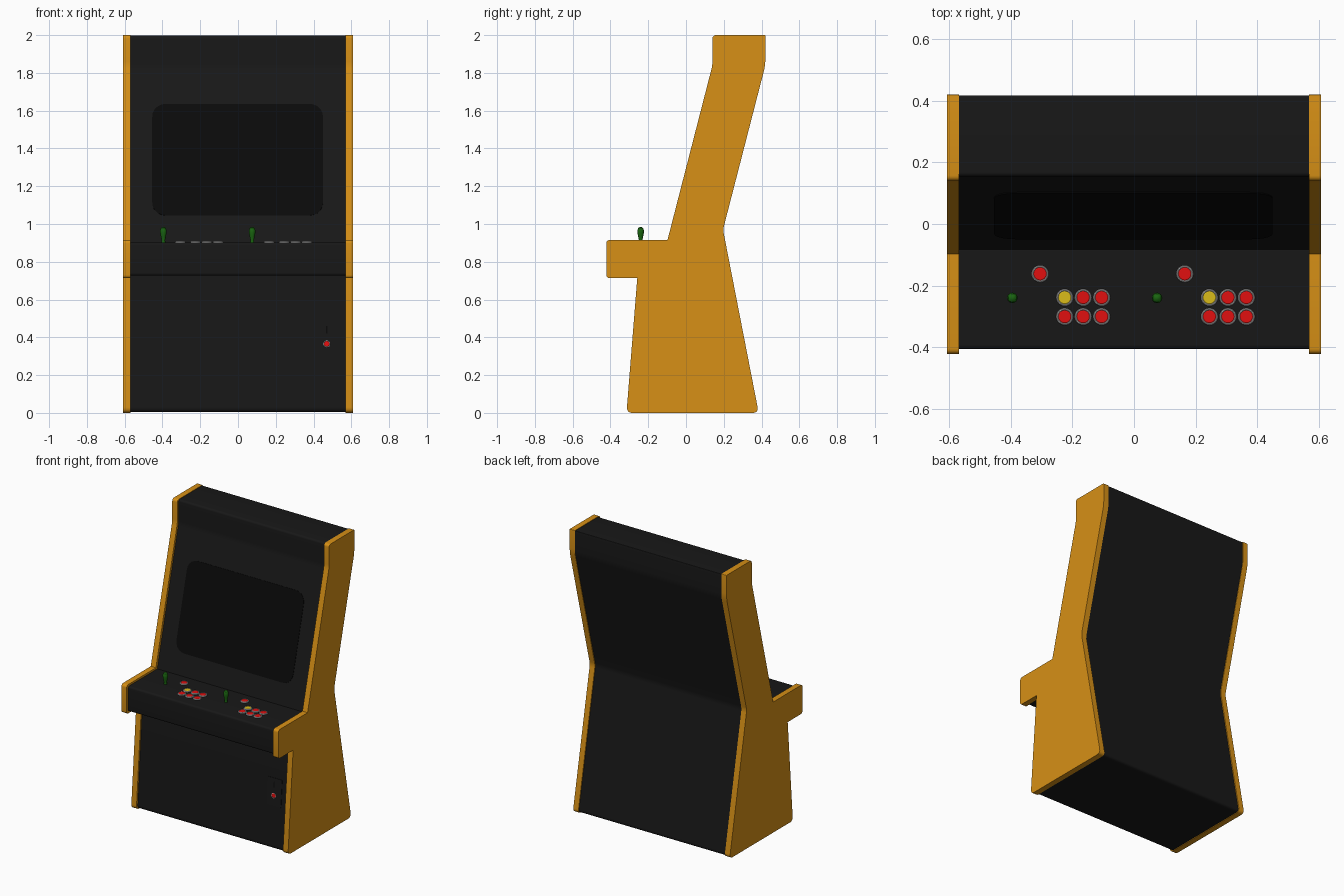
import bpy, bmesh, math
from mathutils import Matrix, Vector

if "Cube" in bpy.data.objects:
    bpy.data.objects.remove(bpy.data.objects["Cube"])


def material(name, r, g, b):
    m = bpy.data.materials.new(name)
    m.diffuse_color = (r, g, b, 1)
    m.use_nodes = True
    m.node_tree.nodes["Principled BSDF"].inputs["Base Color"].default_value = m.diffuse_color
    return m


ORANGE = material("orange", 0.68, 0.28, 0.008)
BLACK = material("black", 0.009, 0.009, 0.009)
GLASS = material("glass", 0.003, 0.003, 0.003)
RED = material("red", 0.75, 0.005, 0.005)
YELLOW = material("yellow", 0.7, 0.5, 0.01)
GREEN = material("green", 0.01, 0.13, 0.005)
GREY = material("grey", 0.5, 0.5, 0.5)


def finish(name, bm, mat, matrix):
    bmesh.ops.recalc_face_normals(bm, faces=bm.faces)
    me = bpy.data.meshes.new(name)
    bm.to_mesh(me)
    bm.free()
    me.materials.append(mat)
    ob = bpy.data.objects.new(name, me)
    bpy.context.collection.objects.link(ob)
    ob.matrix_world = matrix
    bpy.context.view_layer.objects.active = ob
    ob.select_set(True)
    bpy.ops.object.shade_smooth_by_angle(angle=math.radians(30))
    ob.select_set(False)
    return ob


def fillet(points, steps=5):
    """Round each corner (u, v, radius) of a closed outline."""
    out = []
    for i, (u, v, r) in enumerate(points):
        p = Vector((u, v))
        if r == 0:
            out.append(p)
            continue
        a = p + (Vector(points[i - 1][:2]) - p).normalized() * r
        b = p + (Vector(points[(i + 1) % len(points)][:2]) - p).normalized() * r
        for k in range(steps + 1):
            t = k / steps
            w = 0.8 * t * (1 - t) * 2      # weighted towards a circular arc
            s = (1 - t) ** 2 + w + t ** 2
            out.append((a * (1 - t) ** 2 + p * w + b * t ** 2) / s)
    return out


def prism(name, points, depth, mat, matrix):
    bm = bmesh.new()
    face = bm.faces.new([bm.verts.new((p.x, p.y, 0)) for p in fillet(points)])
    ext = bmesh.ops.extrude_face_region(bm, geom=[face])["geom"]
    bmesh.ops.translate(bm, vec=(0, 0, depth),
                        verts=[g for g in ext if isinstance(g, bmesh.types.BMVert)])
    return finish(name, bm, mat, matrix)


def lathe(name, profile, mat, matrix, sides=24):
    bm = bmesh.new()
    vs = [bm.verts.new((r, 0, z)) for r, z in profile]
    es = [bm.edges.new(pair) for pair in zip(vs, vs[1:])]
    bmesh.ops.spin(bm, geom=vs + es, axis=(0, 0, 1), cent=(0, 0, 0),
                   angle=2 * math.pi, steps=sides)
    bmesh.ops.remove_doubles(bm, verts=bm.verts, dist=1e-5)
    return finish(name, bm, mat, matrix)


def rect(w, h, r):
    return [(-w / 2, -h / 2, r), (w / 2, -h / 2, r), (w / 2, h / 2, r), (-w / 2, h / 2, r)]


def side_frame(x):
    # outline (u, v) becomes (y, z), depth runs along x
    return Matrix(((0, 0, 1, x), (1, 0, 0, 0), (0, 1, 0, 0), (0, 0, 0, 1)))


def front_frame(x, z, lower, upper):
    # frame lying on the sloped front face between two (y, z) points
    t = (z - lower[1]) / (upper[1] - lower[1])
    y = lower[0] + t * (upper[0] - lower[0])
    angle = math.atan2(upper[1] - lower[1], upper[0] - lower[0])
    return Matrix.Translation((x, y, z)) @ Matrix.Rotation(angle, 4, 'X')


# Side panels
side = [(-0.315, 0, 0.03), (0.385, 0, 0.03), (0.196, 0.97, 0.02), (0.42, 1.84, 0.03),
        (0.42, 2, 0.005), (0.14, 2, 0.018), (0.14, 1.84, 0.02), (-0.098, 0.915, 0),
        (-0.422, 0.915, 0.018), (-0.422, 0.713, 0.018), (-0.258, 0.713, 0)]
prism("side_panel_left", side, 0.04, ORANGE, side_frame(-0.608))
prism("side_panel_right", side, 0.04, ORANGE, side_frame(0.568))

# Cabinet body, slightly inset between the side panels
TOP = 0.902
kick, kick_top = (-0.302, 0.004), (-0.246, 0.727)
bezel, bezel_top = (-0.083, TOP), (0.154, 1.836)
body = [(*kick, 0.025), (0.378, 0.004, 0.025), (0.19, 0.97, 0.02), (0.417, 1.84, 0.02),
        (0.417, 1.997, 0.005), (0.154, 1.997, 0.015), (*bezel_top, 0.015), (*bezel, 0),
        (-0.406, TOP, 0.014), (-0.406, 0.727, 0.014), (*kick_top, 0)]
prism("cabinet_body", body, 1.14, BLACK, side_frame(-0.57))

# Screen glass
prism("screen", rect(0.905, 0.61, 0.075), 0.003, GLASS,
      front_frame(-0.002, 1.34, bezel, bezel_top))

# Coin door with slot and return button
prism("coin_door", rect(0.11, 0.19, 0.006), 0.003, BLACK,
      front_frame(0.475, 0.39, kick, kick_top))
prism("coin_slot", rect(0.006, 0.04, 0.001), 0.004, GLASS,
      front_frame(0.47, 0.44, kick, kick_top))

ring = [(0.021, 0), (0.021, 0.005), (0.023, 0.007), (0.026, 0.006), (0.028, 0)]
cap = [(0, 0.007), (0.018, 0.007), (0.021, 0.005), (0.021, 0)]


def button(name, matrix, mat):
    lathe(name + "_ring", ring, GREY, matrix)
    lathe(name + "_cap", cap, mat, matrix)


button("coin_return", front_frame(0.47, 0.365, kick, kick_top) @ Matrix.Scale(0.7, 4), RED)

# Controls for both players
stick = [(0.011, 0), (0.009, 0.012), (0.013, 0.03), (0.017, 0.052), (0.017, 0.064),
         (0.013, 0.076), (0.007, 0.081), (0, 0.083)]
for player, x0 in (("left", -0.395), ("right", 0.075)):
    def at(dx, y):
        return Matrix.Translation((x0 + dx, y, TOP))
    lathe(f"joystick_{player}", stick, GREEN, at(0, -0.24))
    button(f"start_button_{player}", at(0.09, -0.162), RED)
    for row, y in enumerate((-0.239, -0.301)):
        for col in range(3):
            button(f"action_button_{player}_{row}_{col}", at(0.17 + 0.06 * col, y),
                   YELLOW if row + col == 0 else RED)
